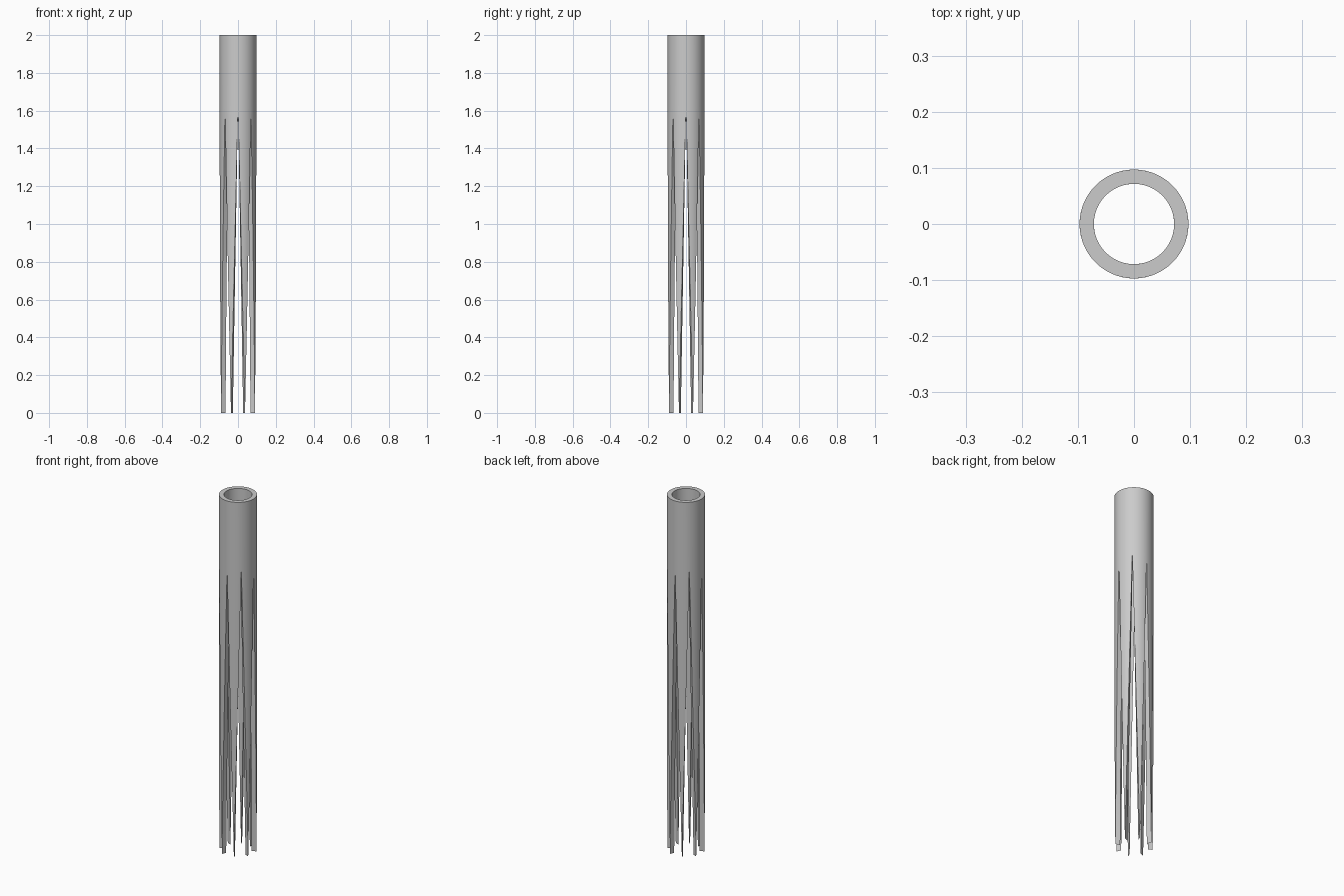
import bpy, bmesh, math

cube = bpy.data.objects.get("Cube")
if cube:
    bpy.data.objects.remove(cube, do_unlink=True)

OUTER, INNER = 0.097, 0.0715
TOP, SLOT_TOP = 2.0, 1.62
FINGERS, COLS, ROWS = 8, 12, 16
HALF = math.pi / FINGERS

grey = bpy.data.materials.new("light_grey")
grey.use_nodes = True
colour = (0.6, 0.6, 0.6, 1)
grey.diffuse_color = colour
grey.node_tree.nodes["Principled BSDF"].inputs["Base Color"].default_value = colour

# Row heights: the solid collar, then the tapering fingers down to the tips
heights = [TOP] + [SLOT_TOP * (1 - i / ROWS) for i in range(ROWS + 1)]


def wall(bm, radius, middle):
    """Curved strip that narrows to a point below the collar."""
    grid = []
    for z in heights:
        spread = HALF * min(1, z / SLOT_TOP)
        row = []
        for c in range(COLS + 1):
            a = middle + spread * (2 * c / COLS - 1)
            row.append(bm.verts.new((radius * math.cos(a), radius * math.sin(a), z)))
        grid.append(row)
    for upper, lower in zip(grid, grid[1:]):
        for c in range(COLS):
            bm.faces.new((upper[c], lower[c], lower[c + 1], upper[c + 1]))
    return grid


bm = bmesh.new()
for k in range(FINGERS):
    middle = HALF * (2 * k + 1)
    out = wall(bm, OUTER, middle)
    inn = wall(bm, INNER, middle)
    # Top rim
    for c in range(COLS):
        bm.faces.new((out[0][c], out[0][c + 1], inn[0][c + 1], inn[0][c]))
    # Radial slot sides
    for r in range(1, len(heights) - 1):
        for c in (0, COLS):
            bm.faces.new((out[r][c], out[r + 1][c], inn[r + 1][c], inn[r][c]))

# Join the sectors into one tube and close the tips
bmesh.ops.remove_doubles(bm, verts=bm.verts, dist=0.00002)
bmesh.ops.recalc_face_normals(bm, faces=bm.faces)
mesh = bpy.data.meshes.new("slotted_tube")
bm.to_mesh(mesh)
bm.free()
mesh.materials.append(grey)

tube = bpy.data.objects.new("slotted_tube", mesh)
bpy.context.collection.objects.link(tube)
bpy.ops.object.select_all(action="DESELECT")
tube.select_set(True)
bpy.context.view_layer.objects.active = tube
bpy.ops.object.shade_smooth_by_angle(angle=math.radians(30))
